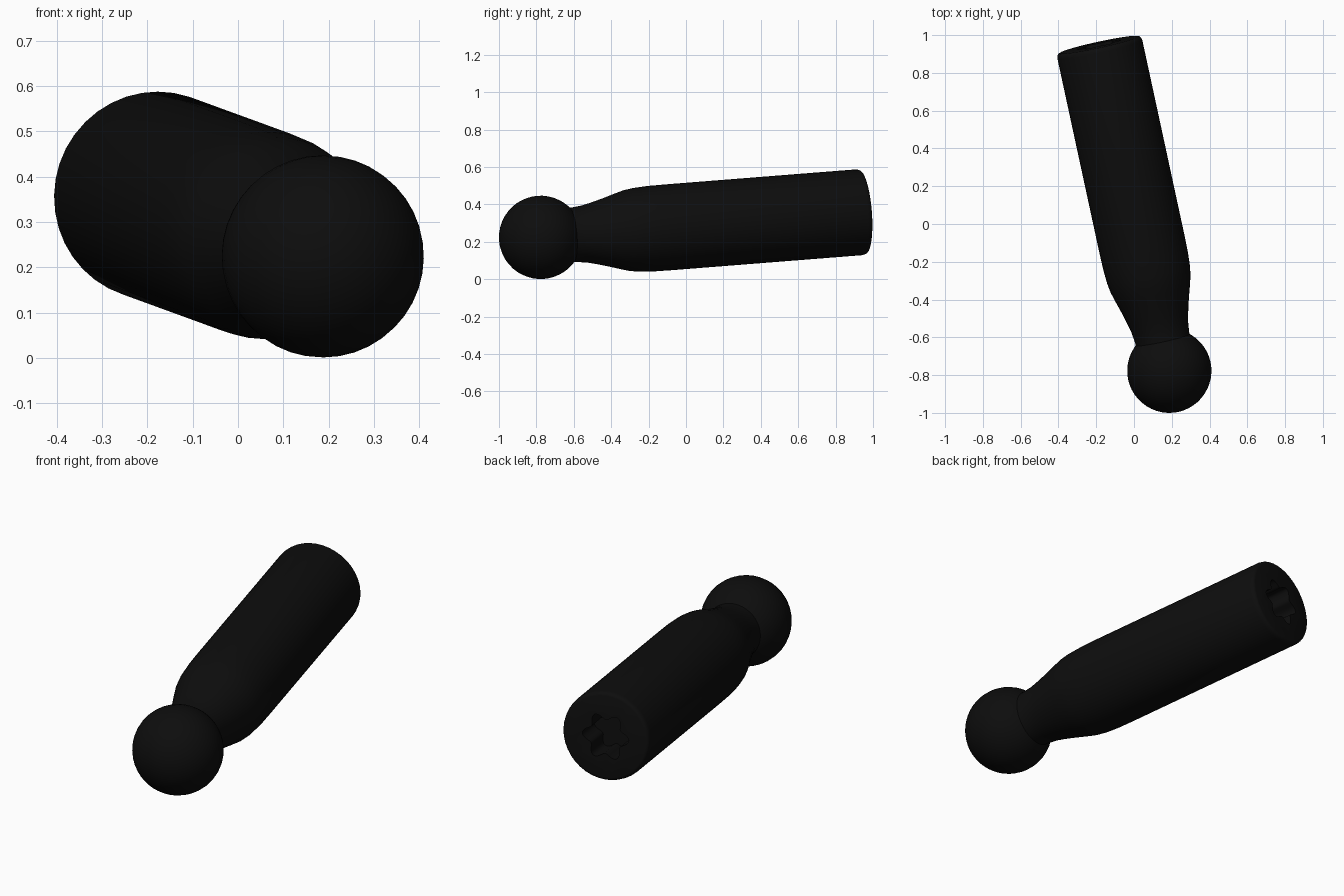
import bpy, bmesh, math
from mathutils import Vector, Matrix

cube = bpy.data.objects.get("Cube")
if cube:
    bpy.data.objects.remove(cube, do_unlink=True)

black = bpy.data.materials.new("black")
black.use_nodes = True
black.diffuse_color = (0.004, 0.004, 0.004, 1)
black.node_tree.nodes["Principled BSDF"].inputs["Base Color"].default_value = (0.004, 0.004, 0.004, 1)

BALL = Vector((0.187, -0.777, 0.224))
END = Vector((-0.186, 0.949, 0.36))
LENGTH = (END - BALL).length
# Local z runs from the ball centre to the handle end
FRAME = Matrix.Translation(BALL) @ (END - BALL).to_track_quat('Z', 'Y').to_matrix().to_4x4()


def add_object(name, bm):
    bmesh.ops.recalc_face_normals(bm, faces=bm.faces)
    mesh = bpy.data.meshes.new(name)
    bm.to_mesh(mesh)
    bm.free()
    mesh.materials.append(black)
    ob = bpy.data.objects.new(name, mesh)
    ob.matrix_world = FRAME
    bpy.context.collection.objects.link(ob)
    return ob


def loft(name, rings):
    """Skin a list of closed rings and cap both ends."""
    bm = bmesh.new()
    loops = [[bm.verts.new(p) for p in ring] for ring in rings]
    n = len(loops[0])
    for a, b in zip(loops, loops[1:]):
        for i in range(n):
            j = (i + 1) % n
            bm.faces.new((a[i], a[j], b[j], b[i]))
    bm.faces.new(loops[0][::-1])
    bm.faces.new(loops[-1])
    return add_object(name, bm)


def ring(radius, z, n=40, lobe=0.0):
    points = []
    for i in range(n):
        a = math.tau * i / n
        r = radius + lobe * math.cos(6 * a)
        points.append((r * math.cos(a), r * math.sin(a), z))
    return points


# Ball
bm = bmesh.new()
bmesh.ops.create_uvsphere(bm, u_segments=40, v_segments=24, radius=0.223)
ball = add_object("ball", bm)

# Shaft with narrow neck, flared shoulder and rounded end edge
profile = [(0.148, 0.10), (0.146, 0.18), (0.153, 0.24), (0.165, 0.29), (0.181, 0.35),
           (0.202, 0.42), (0.216, 0.47), (0.224, 0.52), (0.229, 0.60), (0.230, 0.70),
           (0.230, LENGTH - 0.025), (0.227, LENGTH - 0.011),
           (0.221, LENGTH - 0.003), (0.212, LENGTH)]
shaft = loft("shaft", [ring(r, z) for r, z in profile])

# Six-lobed drive socket cut into the end
cutter = loft("socket_cutter", [ring(0.105, z, 72, 0.018) for z in (LENGTH - 0.15, LENGTH + 0.05)])
cutter.hide_render = True
cut = shaft.modifiers.new("socket", 'BOOLEAN')
cut.operation = 'DIFFERENCE'
cut.solver = 'EXACT'
cut.object = cutter

# Apply the cut, remove the helper and smooth the surfaces
bpy.ops.object.select_all(action='DESELECT')
shaft.select_set(True)
bpy.context.view_layer.objects.active = shaft
bpy.ops.object.modifier_apply(modifier=cut.name)
bpy.data.objects.remove(cutter, do_unlink=True)
ball.select_set(True)
bpy.ops.object.shade_smooth_by_angle(angle=math.radians(35))
